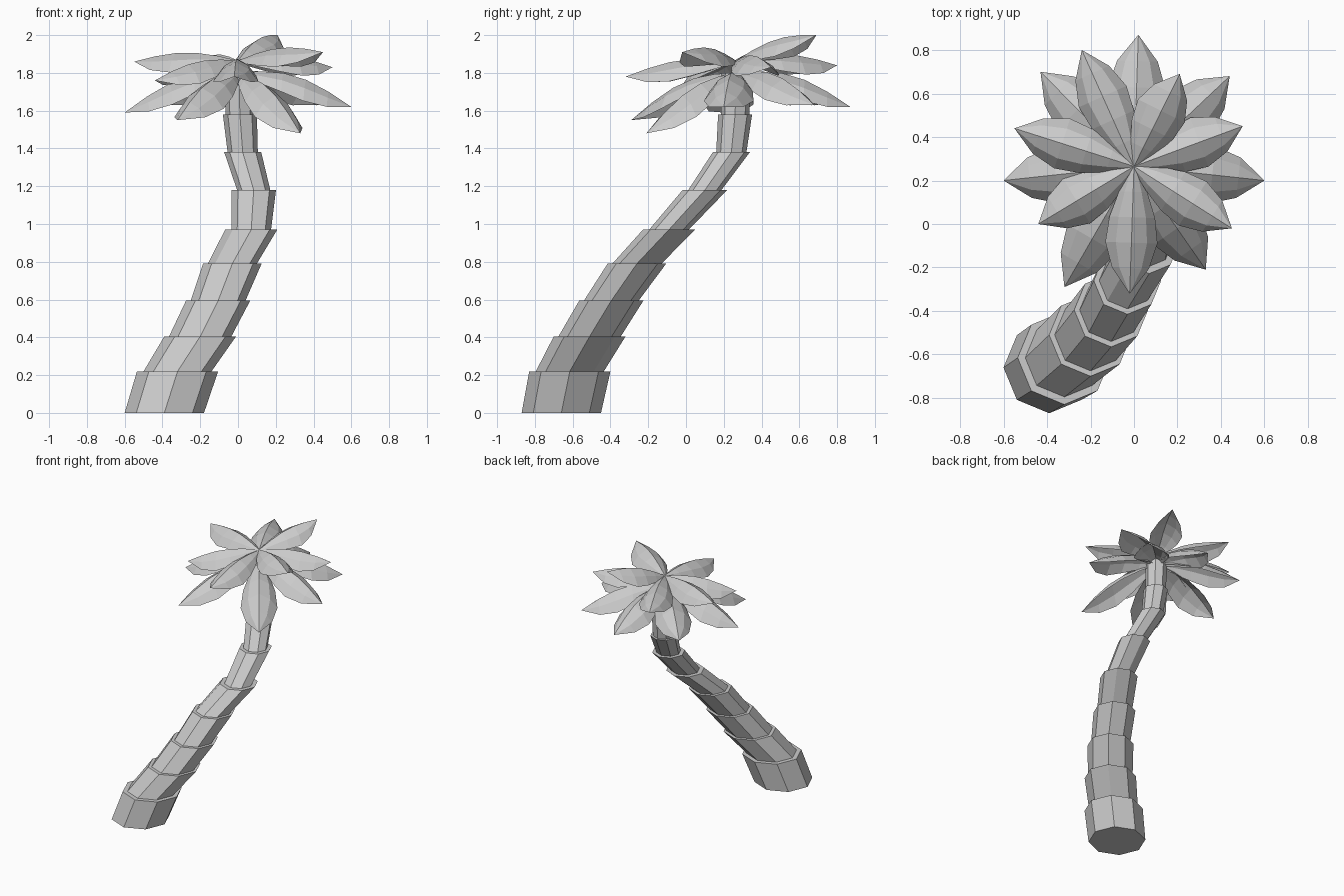
import bpy, bmesh, math
from mathutils import Vector

cube = bpy.data.objects.get("Cube")
if cube:
    bpy.data.objects.remove(cube, do_unlink=True)

grey = bpy.data.materials.new("plain_grey")
grey.use_nodes = True
grey.diffuse_color = (0.6, 0.6, 0.6, 1)
grey.node_tree.nodes["Principled BSDF"].inputs["Base Color"].default_value = (0.6, 0.6, 0.6, 1)


def add_object(name, bm):
    mesh = bpy.data.meshes.new(name)
    bm.to_mesh(mesh)
    bm.free()
    mesh.materials.append(grey)
    obj = bpy.data.objects.new(name, mesh)
    bpy.context.collection.objects.link(obj)
    return obj


def ring(bm, centre, radius, sides=8):
    return [bm.verts.new(centre + Vector((radius * math.cos(a), radius * math.sin(a), 0)))
            for a in (math.tau * i / sides for i in range(sides))]


# Trunk: leaning octagonal segments, each flaring over the foot of the next
# joint centre x, y, z, radius below the joint, radius above it
joints = [
    (-0.39, -0.66, 0.00, 0.21, 0.21),
    (-0.32, -0.615, 0.22, 0.215, 0.18),
    (-0.20, -0.51, 0.405, 0.19, 0.165),
    (-0.105, -0.395, 0.595, 0.17, 0.145),
    (-0.03, -0.26, 0.79, 0.155, 0.13),
    (0.07, -0.09, 0.97, 0.138, 0.105),
    (0.083, 0.10, 1.18, 0.118, 0.088),
    (0.025, 0.24, 1.38, 0.098, 0.08),
    (0.01, 0.26, 1.58, 0.09, 0.075),
    (0.005, 0.265, 1.80, 0.08, 0.08),
]
bm = bmesh.new()
for low, high in zip(joints, joints[1:]):
    foot = ring(bm, Vector(low[:3]), low[4])
    top = ring(bm, Vector(high[:3]), high[3])
    for i in range(8):
        j = (i + 1) % 8
        bm.faces.new((foot[i], foot[j], top[j], top[i]))
    bm.faces.new(foot[::-1])
    bm.faces.new(top)
add_object("trunk", bm)

# Fronds: arched, ridged blades running from the crown to a pointed tip
WIDTHS = (0.012, 0.065, 0.105, 0.12, 0.085, 0.0)


def frond(name, root, tip, arch, scale):
    root, tip = Vector(root), Vector(tip)
    side = Vector((root.y - tip.y, tip.x - root.x, 0)).normalized()
    bm = bmesh.new()
    rows = []
    for k, width in enumerate(WIDTHS):
        t = k / (len(WIDTHS) - 1)
        mid = root.lerp(tip, t) + Vector((0, 0, arch * math.sin(math.pi * t)))
        w = width * scale
        if w == 0:
            rows.append([bm.verts.new(mid)] * 5)
        else:
            rows.append([bm.verts.new(mid + side * s * w - Vector((0, 0, drop * w)))
                         for s, drop in ((-1, 0.85), (-0.6, 0.33), (0, 0), (0.6, 0.33), (1, 0.85))])
    for a, b in zip(rows, rows[1:]):
        for i in range(4):
            corners = (a[i], b[i], b[i + 1], a[i + 1])
            bm.faces.new(list(dict.fromkeys(corners)))
    bmesh.ops.recalc_face_normals(bm, faces=bm.faces)
    if sum(f.normal.z for f in bm.faces) < 0:
        bmesh.ops.reverse_faces(bm, faces=bm.faces)
    add_object(name, bm)


upper_tips = [(-0.24, 0.80, 1.84), (0.21, 0.69, 2.0), (0.50, 0.45, 1.83), (0.45, -0.02, 1.91),
              (-0.02, -0.32, 1.78), (-0.44, 0.0, 1.76), (-0.55, 0.44, 1.86)]
lower_tips = [(0.02, 0.87, 1.62), (-0.43, 0.70, 1.63), (0.44, 0.68, 1.63), (0.60, 0.20, 1.62),
              (0.33, -0.21, 1.48), (-0.32, -0.29, 1.55), (-0.60, 0.20, 1.59)]
for i, tip in enumerate(upper_tips, 1):
    frond(f"upper_frond_{i}", (0, 0.265, 1.865), tip, 0.045, 1.0)
for i, tip in enumerate(lower_tips, 1):
    frond(f"lower_frond_{i}", (0, 0.265, 1.80), tip, 0.075, 1.1)
